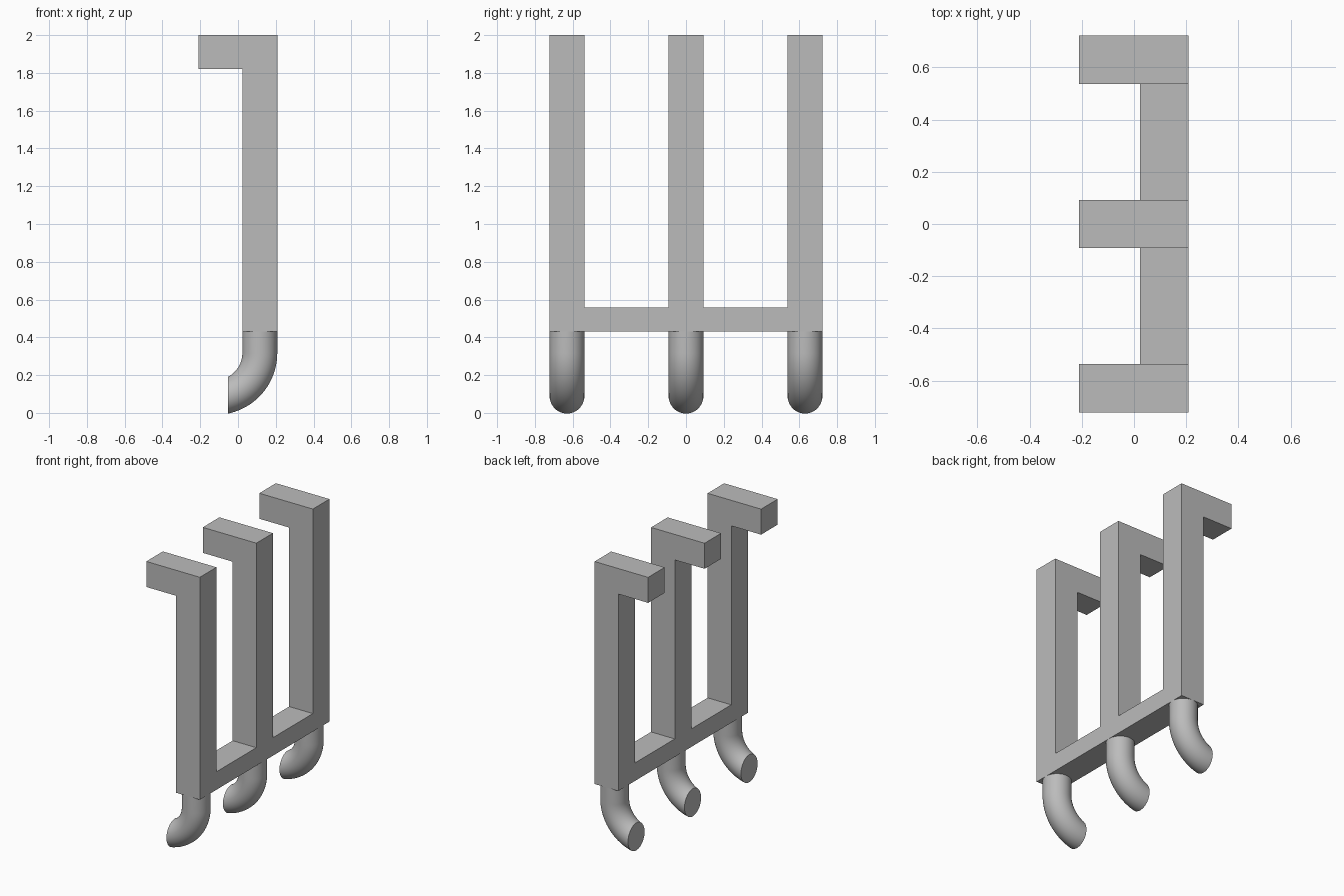
import bpy, bmesh
from math import sin, cos, pi, radians
from mathutils import Vector

if "Cube" in bpy.data.objects:
    bpy.data.objects.remove(bpy.data.objects["Cube"], do_unlink=True)

grey = bpy.data.materials.new("plain grey")
grey.use_nodes = True
COLOUR = (0.5, 0.5, 0.5, 1)
grey.diffuse_color = COLOUR
grey.node_tree.nodes["Principled BSDF"].inputs["Base Color"].default_value = COLOUR

BACK, INNER, TIP = 0.208, 0.023, -0.21    # x limits of posts and arms
HALF = 0.0925                             # half thickness of a post
SPACING = 0.63
BASE, TOP = 0.43, 2.0


def finish(name, bm):
    bmesh.ops.recalc_face_normals(bm, faces=bm.faces)
    mesh = bpy.data.meshes.new(name)
    bm.to_mesh(mesh)
    bm.free()
    mesh.materials.append(grey)
    obj = bpy.data.objects.new(name, mesh)
    bpy.context.collection.objects.link(obj)
    return obj


def prism(name, profile, y0, y1):
    """Extrude an x-z outline along y."""
    bm = bmesh.new()
    face = bm.faces.new([bm.verts.new((x, y0, z)) for x, z in profile])
    out = bmesh.ops.extrude_face_region(bm, geom=[face])
    verts = [v for v in out["geom"] if isinstance(v, bmesh.types.BMVert)]
    bmesh.ops.translate(bm, verts=verts, vec=(0, y1 - y0, 0))
    return finish(name, bm)


def hook(name, y, sides=48, steps=24):
    """Round bar that drops from the post and curls inward to an upright cut."""
    axis = (BACK + INNER) / 2
    bend, centre_z = 0.235, 0.317
    centre_x = axis - bend
    path = [(axis, BASE, 0)]
    for i in range(steps + 1):
        a = radians(90) * i / steps
        path.append((centre_x + bend * cos(a), centre_z - bend * sin(a), a))
    bm = bmesh.new()
    rings = []
    for x, z, a in path:
        ring = []
        for k in range(sides):
            t = 2 * pi * k / sides
            r = HALF * cos(t)
            ring.append(bm.verts.new((x + r * cos(a), y + HALF * sin(t), z - r * sin(a))))
        rings.append(ring)
    for low, high in zip(rings, rings[1:]):
        for k in range(sides):
            n = (k + 1) % sides
            bm.faces.new((low[k], low[n], high[n], high[k]))
    bm.faces.new(rings[0])
    # Upright end cut
    cut = bmesh.ops.bisect_plane(bm, geom=bm.verts[:] + bm.edges[:] + bm.faces[:],
                                 plane_co=Vector((-0.053, 0, 0)),
                                 plane_no=Vector((-1, 0, 0)), clear_outer=True)
    rim = [e for e in cut["geom_cut"] if isinstance(e, bmesh.types.BMEdge)]
    bmesh.ops.holes_fill(bm, edges=rim, sides=0)
    obj = finish(name, bm)
    bpy.ops.object.select_all(action="DESELECT")
    obj.select_set(True)
    bpy.context.view_layer.objects.active = obj
    bpy.ops.object.shade_smooth_by_angle(angle=radians(30))


# Posts with a top arm, each carrying a hook
post_outline = [(INNER, BASE), (BACK, BASE), (BACK, TOP), (TIP, TOP),
                (TIP, 1.82), (INNER, 1.82)]
for label, y in (("front", -SPACING), ("middle", 0), ("rear", SPACING)):
    prism(label + "_post", post_outline, y - HALF, y + HALF)
    hook(label + "_hook", y)

# Cross rails between the posts
rail_outline = [(INNER, BASE), (BACK, BASE), (BACK, 0.557), (INNER, 0.557)]
prism("front_rail", rail_outline, HALF - SPACING, -HALF)
prism("rear_rail", rail_outline, HALF, SPACING - HALF)
